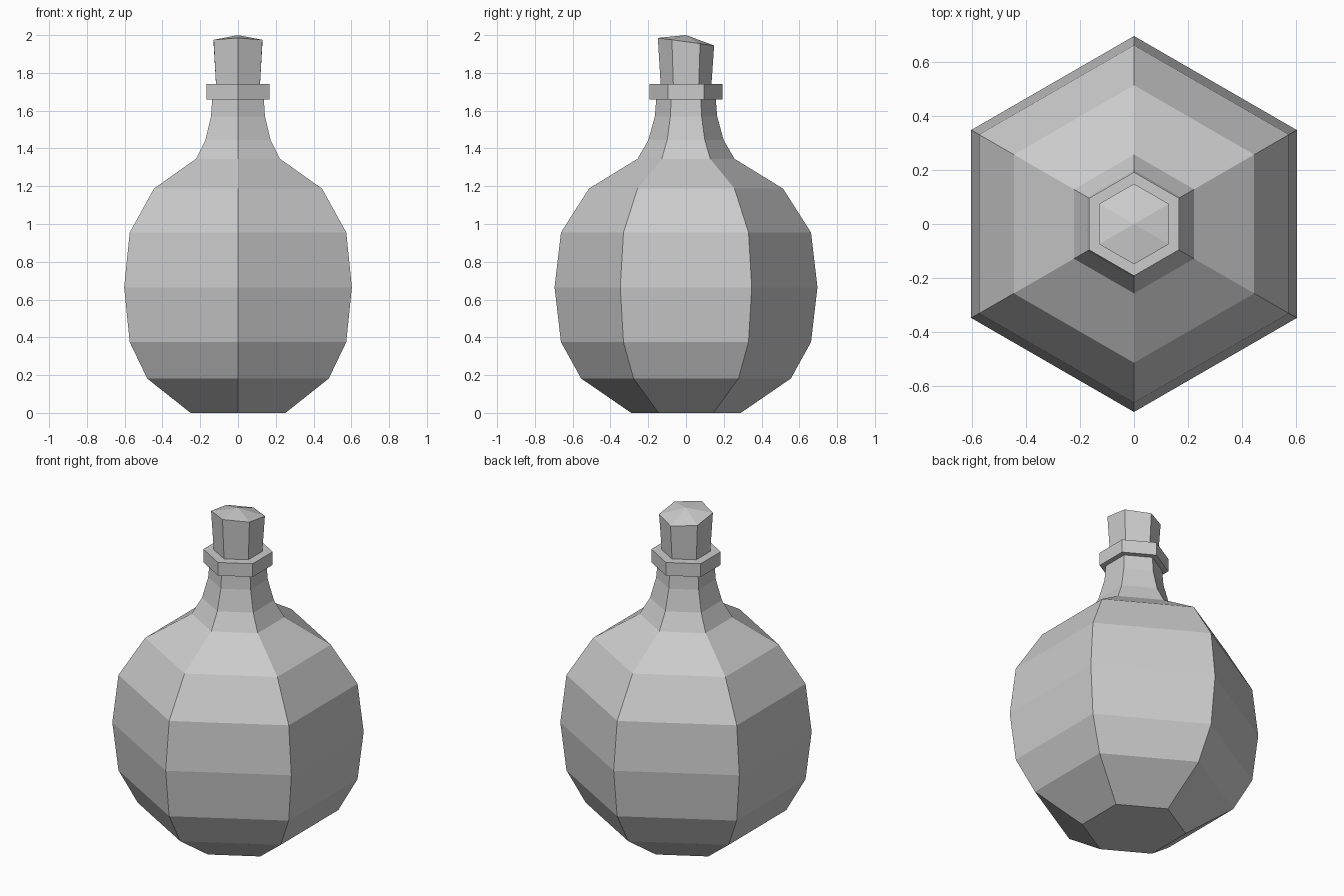
import bpy, math

if "Cube" in bpy.data.objects:
    bpy.data.objects.remove(bpy.data.objects["Cube"])

SIDES = 6


def lathe(name, profile, slope=0.0, apex=None):
    """Six-sided closed body from (radius, z) rings; corners point along +-y.
    slope tilts the last ring along y, apex adds a centre point on top."""
    verts, faces = [], []
    for i, (r, z) in enumerate(profile):
        tilt = slope if i == len(profile) - 1 else 0.0
        for k in range(SIDES):
            a = math.pi / 2 + k * 2 * math.pi / SIDES
            x, y = r * math.cos(a), r * math.sin(a)
            verts.append((x, y, z + tilt * y))
    for i in range(len(profile) - 1):
        for k in range(SIDES):
            n = (k + 1) % SIDES
            b, t = i * SIDES, (i + 1) * SIDES
            faces.append((b + k, b + n, t + n, t + k))
    faces.append(tuple(reversed(range(SIDES))))
    top = (len(profile) - 1) * SIDES
    if apex is None:
        faces.append(tuple(range(top, top + SIDES)))
    else:
        verts.append((0, 0, apex))
        for k in range(SIDES):
            faces.append((top + k, top + (k + 1) % SIDES, len(verts) - 1))
    mesh = bpy.data.meshes.new(name)
    mesh.from_pydata(verts, [], faces)
    obj = bpy.data.objects.new(name, mesh)
    bpy.context.collection.objects.link(obj)
    return obj


# Round flask body with shoulder and neck
lathe("flask_body", [
    (0.29, 0.0), (0.555, 0.182), (0.662, 0.375), (0.696, 0.665),
    (0.662, 0.955), (0.514, 1.187), (0.257, 1.345), (0.199, 1.445),
    (0.165, 1.57), (0.157, 1.67)])

# Collar around the mouth
lathe("neck_collar", [(0.192, 1.66), (0.192, 1.74)])

# Stopper, flaring upward, with a slanted faceted top
lathe("stopper", [(0.132, 1.70), (0.149, 1.965)], slope=-0.135, apex=2.0)
